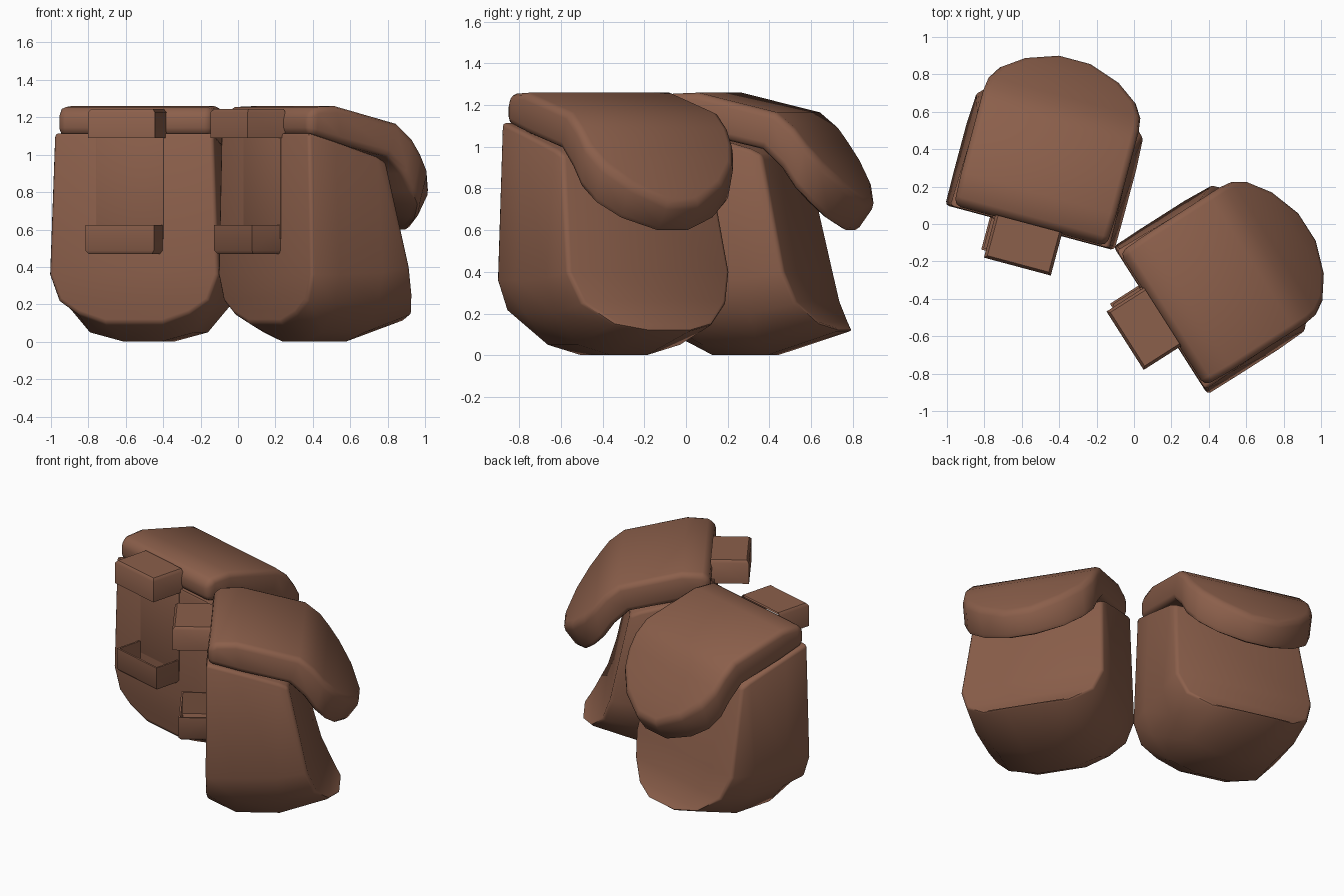
import bpy, bmesh, math

if "Cube" in bpy.data.objects:
    bpy.data.objects.remove(bpy.data.objects["Cube"])

leather = bpy.data.materials.new("brown_leather")
leather.diffuse_color = (0.26, 0.115, 0.07, 1)
leather.use_nodes = True
leather.node_tree.nodes["Principled BSDF"].inputs["Base Color"].default_value = leather.diffuse_color


def loft(name, rings, place, bevel, segments=2):
    """Skin mirrored closed rings, cap the ends with strips and soften hard edges."""
    bm = bmesh.new()
    rows = [[bm.verts.new(p) for p in ring] for ring in rings]
    n = len(rows[0])
    for a, b in zip(rows, rows[1:]):
        for i in range(n):
            j = (i + 1) % n
            bm.faces.new((a[i], a[j], b[j], b[i]))
    for row in (rows[0], rows[-1]):
        for i in range(n // 2 - 1):
            bm.faces.new((row[i], row[i + 1], row[n - 2 - i], row[n - 1 - i]))
    bmesh.ops.recalc_face_normals(bm, faces=bm.faces)
    sharp = [e for e in bm.edges if e.calc_face_angle(0) > math.radians(38)]
    bmesh.ops.bevel(bm, geom=sharp, offset=bevel, segments=segments,
                    profile=0.5, affect='EDGES', clamp_overlap=True)
    bmesh.ops.recalc_face_normals(bm, faces=bm.faces)
    finish(name, bm, place)


def finish(name, bm, place):
    mesh = bpy.data.meshes.new(name)
    bm.to_mesh(mesh)
    bm.free()
    mesh.materials.append(leather)
    ob = bpy.data.objects.new(name, mesh)
    bpy.context.collection.objects.link(ob)
    (x, y), angle = place
    ob.location = (x, y, 0)
    ob.rotation_euler.z = math.radians(angle)
    bpy.ops.object.select_all(action='DESELECT')
    ob.select_set(True)
    bpy.context.view_layer.objects.active = ob
    bpy.ops.object.shade_smooth_by_angle(angle=math.radians(50))


def mirrored(half):
    return half + [(-x, y, z) for x, y, z in reversed(half)]


def belt_loop(name, x, w, depth, closed_z, open_z, place):
    """Hollow cup against the pouch, closed at one height and open at the other."""
    t = 0.012
    k = t if open_z > closed_z else -t
    e = 1.5 * k

    def ring(half, front, z):
        return [(x - half, 0.01, z), (x - half, front, z),
                (x + half, front, z), (x + half, 0.01, z)]

    levels = [ring(w - .015, -depth + .015, closed_z), ring(w, -depth, closed_z + e),
              ring(w, -depth, open_z), ring(w - t, -depth + t, open_z),
              ring(w - t, -depth + t, closed_z + k)]
    bm = bmesh.new()
    rows = [[bm.verts.new(p) for p in r] for r in levels]
    for a, b in zip(rows, rows[1:]):
        for i in range(3):
            bm.faces.new((a[i], a[i + 1], b[i + 1], b[i]))
    bm.faces.new(rows[0])
    bm.faces.new(rows[-1])
    bmesh.ops.recalc_face_normals(bm, faces=bm.faces)
    finish(name, bm, place)


# Pouch body: half outlines (half width, height) from the belt side outwards
sections = [
    (-.01, [(.44, 1.12), (.468, .36), (.415, .22), (.31, .15), (.16, .10)]),
    (0.17, [(.435, 1.07), (.47, .36), (.42, .20), (.29, .05), (.10, .00)]),
    (0.44, [(.425, .99), (.47, .37), (.42, .20), (.29, .05), (.10, .00)]),
]
outer_face = [(.415, .50, .96), (.46, .62, .40), (.41, .67, .25),
              (.28, .75, .15), (.12, .81, .12)]
body_rings = [mirrored([(x, y, z) for x, z in half]) for y, half in sections]
body_rings.append(mirrored(outer_face))

# Flap: half width, outer surface (y, z), inner surface (y, z)
flap_rows = [
    (.42, 0.00, 1.225, 0.00, 1.11),
    (.425, 0.05, 1.255, 0.05, 1.10),
    (.43, 0.18, 1.26, 0.20, 1.06),
    (.43, 0.57, 1.165, 0.50, 0.99),
    (.43, 0.66, 1.09, 0.595, 0.90),
    (.42, 0.72, 1.01, 0.66, 0.80),
    (.375, 0.79, 0.92, 0.725, 0.72),
    (.265, 0.87, 0.82, 0.775, 0.645),
    (.09, 0.93, 0.73, 0.83, 0.585),
]
flap_rings = [mirrored([(w, yo, zo), (w, yi, zi)]) for w, yo, zo, yi, zi in flap_rows]

# Strap plate lying on the belt side
strap_rings = [[(.165, y, 1.12), (.165, y, .55), (-.205, y, .55), (-.205, y, 1.12)]
               for y in (-.014, .03)]

# Two pouches, turned to follow a waist
for side, place in (("left", ((-.555, -.01), -15)), ("right", ((.15, -.51), -57.5))):
    loft(side + "_pouch_body", body_rings, place, 0.02)
    loft(side + "_pouch_flap", flap_rings, place, 0.035)
    belt_loop(side + "_upper_belt_loop", -.01, .185, .228, 1.245, 1.09, place)
    belt_loop(side + "_lower_belt_loop", -.03, .19, .19, .47, .625, place)
    loft(side + "_back_strap", strap_rings, place, 0.002)
